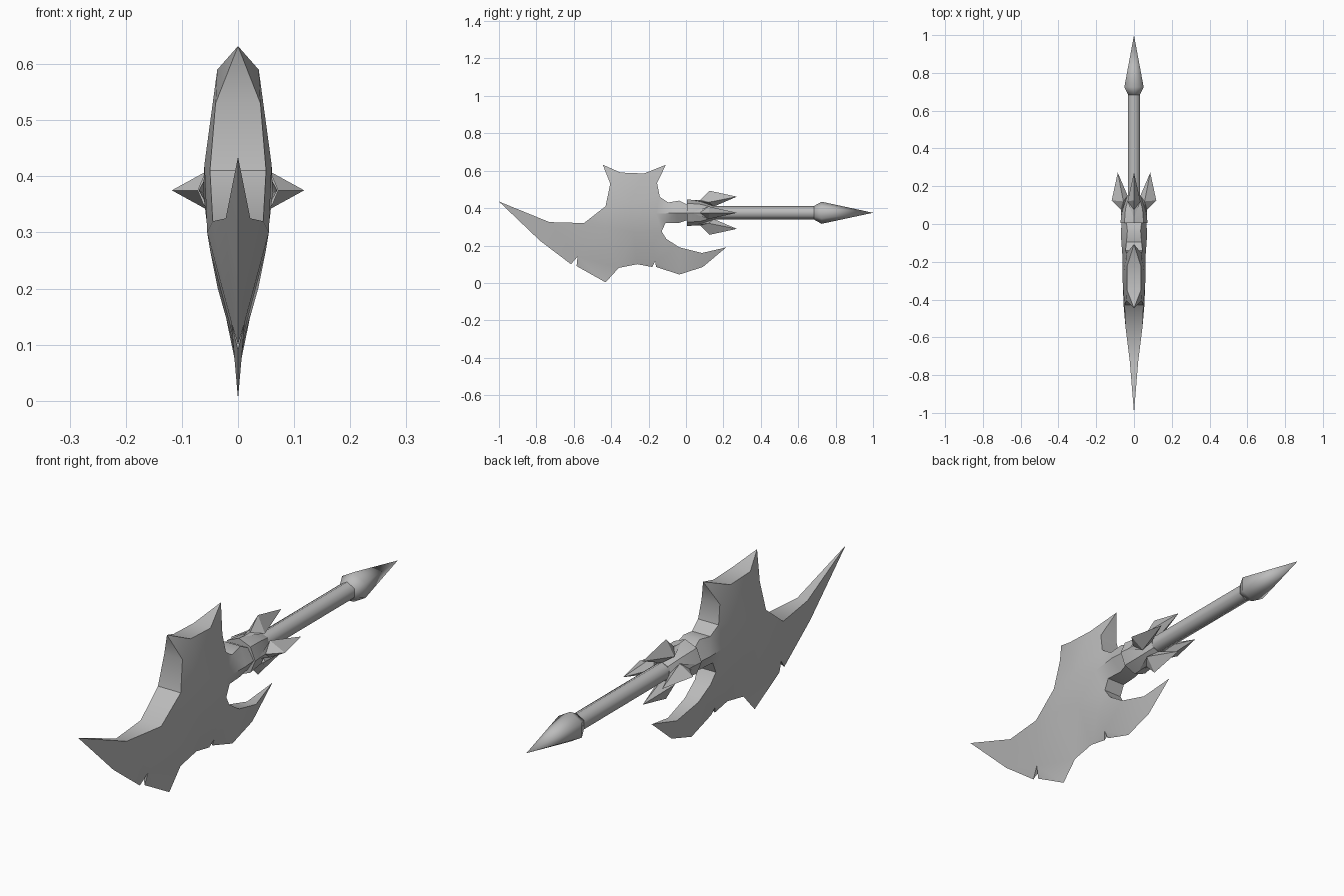
import bpy
import bmesh
import math
from mathutils import Vector
from mathutils.geometry import delaunay_2d_cdt

default_cube = bpy.data.objects.get("Cube")
if default_cube:
    bpy.data.objects.remove(default_cube, do_unlink=True)

AXIS_Z = 0.375

steel = bpy.data.materials.new("grey steel")
steel.use_nodes = True
steel.diffuse_color = (0.5, 0.5, 0.5, 1)
steel.node_tree.nodes["Principled BSDF"].inputs["Base Color"].default_value = (0.5, 0.5, 0.5, 1)


def finish(name, bm, angle):
    """Turn a bmesh into a named, shaded object."""
    bmesh.ops.remove_doubles(bm, verts=bm.verts, dist=0.0005)
    bmesh.ops.recalc_face_normals(bm, faces=bm.faces)
    mesh = bpy.data.meshes.new(name)
    bm.to_mesh(mesh)
    bm.free()
    mesh.materials.append(steel)
    obj = bpy.data.objects.new(name, mesh)
    bpy.context.collection.objects.link(obj)
    bpy.ops.object.select_all(action='DESELECT')
    obj.select_set(True)
    bpy.context.view_layer.objects.active = obj
    bpy.ops.object.shade_smooth_by_angle(angle=math.radians(angle))
    return obj


def lathe(name, profile, sides, angle):
    """Revolve (y, radius) pairs around the shaft axis."""
    bm = bmesh.new()
    rings = []
    for y, radius in profile:
        ring = []
        for i in range(sides):
            turn = math.tau * i / sides
            ring.append(bm.verts.new((radius * math.sin(turn), y,
                                      AXIS_Z + radius * math.cos(turn))))
        rings.append(ring)
    for a, b in zip(rings, rings[1:]):
        for i in range(sides):
            j = (i + 1) % sides
            bm.faces.new((a[i], a[j], b[j], b[i]))
    bm.faces.new(rings[0])
    if profile[-1][1] > 0.001:
        bm.faces.new(rings[-1])
    return finish(name, bm, angle)


# Axe head outline: y, z, half thickness
outline = [
    # front horn and its thick upper edge
    (-1, .435, 0), (-.73, .325, .022), (-.545, .32, .045), (-.43, .41, .05),
    # crown with two spikes
    (-.405, .53, .04), (-.445, .632, 0), (-.35, .59, .037), (-.225, .585, .037),
    (-.107, .632, 0), (-.155, .535, .04),
    # neck
    (-.14, .46, .045), (-.095, .43, .04), (-.035, .44, .035), (.005, .42, .04),
    (.005, .375, .065), (.005, .335, .04), (-.04, .32, .035), (-.11, .32, .04),
    # rear hook
    (-.13, .275, .04), (-.105, .235, .035), (-.035, .19, .03), (.085, .16, .02),
    (.215, .19, 0), (.09, .085, 0), (-.035, .045, 0), (-.16, .085, 0),
    # cutting edge with notches
    (-.165, .115, .012), (-.18, .085, 0), (-.26, .1, 0), (-.36, .08, 0),
    (-.43, .003, 0), (-.585, .09, 0), (-.58, .14, .012), (-.615, .1, 0),
    (-.78, .225, 0),
]
# Swell of the cheeks inside the outline
cheeks = [(-.3, .42, .06), (-.05, .375, .07), (-.16, .37, .062),
          (-.43, .3, .055), (-.28, .27, .05), (-.18, .2, .036)]

points = outline + cheeks
flat = [Vector(p[:2]) for p in points]
verts, _, tris, origins, _, _ = delaunay_2d_cdt(
    flat, [], [list(range(len(outline)))], 1, 0.0001)
bm = bmesh.new()
for side in (1, -1):
    sheet = [bm.verts.new((side * points[o[0]][2], v.x, v.y))
             for v, o in zip(verts, origins)]
    for tri in tris:
        bm.faces.new([sheet[i] for i in tri])
# Rim joining the two cheeks
for p, q in zip(outline, outline[1:] + outline[:1]):
    if p[2] or q[2]:
        corners = [(p[2], *p[:2]), (q[2], *q[:2])]
        if q[2]:
            corners.append((-q[2], *q[:2]))
        if p[2]:
            corners.append((-p[2], *p[:2]))
        bm.faces.new([bm.verts.new(c) for c in corners])
finish("axe_head", bm, 40)

# Shaft, pommel spike and collar
lathe("shaft", [(0, .036), (.71, .036)], 6, 65)
lathe("pommel_spike", [(.68, .034), (.725, .059), (1, 0)], 6, 65)
lathe("collar", [(.005, .072), (.08, .064), (.15, .036)], 8, 30)

# Four barbed fins around the collar: along, outward, sideways
ridge = [(.03, .068, 0), (.075, .068, 0), (.125, .118, 0), (.272, .086, 0), (.15, .034, 0)]
for k, place in enumerate(("top", "left", "bottom", "right")):
    turn = k * math.pi / 2
    outward = Vector((math.sin(turn), 0, math.cos(turn)))
    sideways = Vector((math.cos(turn), 0, -math.sin(turn)))

    def spot(along, out, across):
        return Vector((0, along, AXIS_Z)) + outward * out + sideways * across

    bm = bmesh.new()
    for across in (.034, -.034):
        for p, q in zip(ridge, ridge[1:] + ridge[:1]):
            trio = (spot(*p), spot(*q), spot(.12, .056, across))
            bm.faces.new([bm.verts.new(c) for c in trio])
    finish("collar_fin_" + place, bm, 20)
